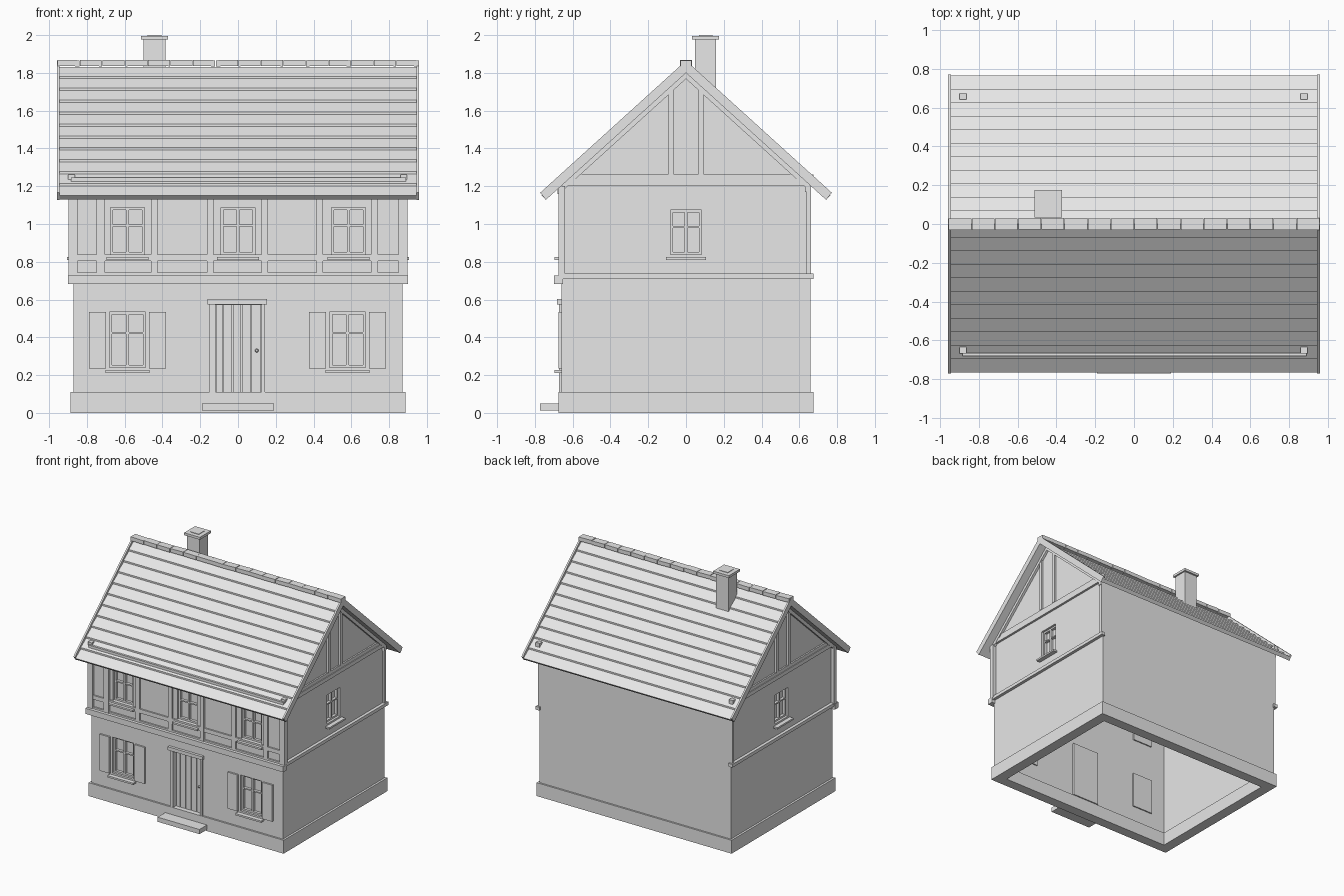
import bpy, bmesh, math, random

if "Cube" in bpy.data.objects:
    bpy.data.objects.remove(bpy.data.objects["Cube"])

random.seed(4)
WX, WY = 0.87, 0.66            # wall half sizes
SLOPE = 0.906                  # roof rise over run
grey = bpy.data.materials.new("light_grey")
grey.diffuse_color = (0.8, 0.8, 0.8, 1)
grey.use_nodes = True
grey.node_tree.nodes["Principled BSDF"].inputs["Base Color"].default_value = grey.diffuse_color


def finish(name, bm):
    bmesh.ops.recalc_face_normals(bm, faces=bm.faces)
    me = bpy.data.meshes.new(name)
    bm.to_mesh(me)
    bm.free()
    me.materials.append(grey)
    ob = bpy.data.objects.new(name, me)
    bpy.context.collection.objects.link(ob)
    return ob


def add_box(bm, b):
    x0, x1, y0, y1, z0, z1 = b
    vs = bmesh.ops.create_cube(bm, size=1)["verts"]
    for v in vs:
        v.co = (x0 if v.co.x < 0 else x1, y0 if v.co.y < 0 else y1, z0 if v.co.z < 0 else z1)
    return vs


def boxes(name, items):
    bm = bmesh.new()
    for b in items:
        add_box(bm, b)
    return finish(name, bm)


def prism(name, pts, spans):
    """Extrude a (y, z) outline along x, once for each x span."""
    bm = bmesh.new()
    for x0, x1 in spans:
        f = bm.faces.new([bm.verts.new((x0, y, z)) for y, z in pts])
        r = bmesh.ops.extrude_face_region(bm, geom=[f])
        for v in r["geom"]:
            if isinstance(v, bmesh.types.BMVert):
                v.co.x = x1
    return finish(name, bm)


def on(face, u0, u1, d0, d1, z0, z1):
    """Box on a wall: u along the wall, d outwards from it."""
    if face == "front":
        return (u0, u1, -WY - d1, -WY - d0, z0, z1)
    if face == "right":
        return (WX + d0, WX + d1, u0, u1, z0, z1)
    return (-WX - d1, -WX - d0, u0, u1, z0, z1)


def gable(w, z_low, z_eave, apex):
    return [(-w, z_low), (w, z_low), (w, z_eave), (0, apex), (-w, z_eave)]


# Openings: wall, left, right, bottom, top
windows = [("front", c - 0.09, c + 0.09, 0.838, 1.087) for c in (-0.585, 0, 0.585)]
windows += [("front", c - 0.095, c + 0.095, 0.24, 0.535) for c in (-0.585, 0.58)]
windows += [(s, -0.083, 0.083, 0.838, 1.075) for s in ("left", "right")]
door = ("front", -0.12, 0.125, 0.11, 0.57)

# Hollow house walls with openings
walls = prism("walls", gable(WY, 0.03, 1.205, 1.803), [(-WX, WX)])
hollow = prism("hollow_cutter", gable(0.60, -0.1, 1.20, 1.74), [(-0.81, 0.81)])
holes = boxes("opening_cutter", [on(f, a, b, -0.1, 0.1, z0, z1) for f, a, b, z0, z1 in windows + [door]])
for c in (hollow, holes):
    m = walls.modifiers.new("cut", "BOOLEAN")
    m.operation, m.solver, m.object = "DIFFERENCE", "EXACT", c
    c.hide_render = True
    c.display_type = "WIRE"

# Plinth ring and door step
PX, PY, IX, IY = 0.887, 0.674, 0.80, 0.59
boxes("plinth", [(-PX, PX, -PY, -IY, 0, 0.11), (-PX, PX, IY, PY, 0, 0.11),
                 (-PX, -IX, -IY, IY, 0, 0.11), (IX, PX, -IY, IY, 0, 0.11)])
boxes("door_step", [(-0.19, 0.19, -0.772, -0.665, 0.012, 0.05)])

# Windows: pane, frame, glazing bars, sill
panes, bars, sills = [], [], []
for f, a, b, z0, z1 in windows:
    c, t = (a + b) / 2, 0.014
    zm = z0 + (z1 - z0) * 0.62
    panes.append(on(f, a, b, -0.07, -0.04, z0, z1))
    for u0, u1, h0, h1 in ((a, a + t, z0, z1), (b - t, b, z0, z1), (a + t, b - t, z0, z0 + t),
                           (a + t, b - t, z1 - t, z1), (c - 0.007, c + 0.007, z0 + t, z1 - t),
                           (a + t, b - t, zm - 0.005, zm + 0.005)):
        bars.append(on(f, u0, u1, -0.041, -0.018, h0, h1))
    drop = 0.028
    sills.append(on(f, a - 0.022, b + 0.022, -0.01, 0.036, z0 - drop, z0 - drop + 0.014))
boxes("window_panes", panes)
boxes("window_frames", bars)
boxes("window_sills", sills)

# Shutters beside the ground floor windows
boxes("shutters", [on("front", u, u + 0.09, -0.005, 0.014, 0.235, 0.535)
                   for u in (-0.79, -0.47, 0.375, 0.693)])

# Door planks, frame, lintel and knob
edges = [-0.12, -0.08, -0.03, 0.02, 0.068, 0.125]
boxes("door_planks", [on("front", a + 0.003, b - 0.003, -0.06, -0.025, 0.11, 0.57)
                      for a, b in zip(edges, edges[1:])])
boxes("door_back", [on("front", -0.12, 0.125, -0.08, -0.035, 0.11, 0.57)])
boxes("door_frame", [on("front", -0.15, -0.12, -0.03, 0.012, 0.11, 0.575),
                     on("front", 0.125, 0.143, -0.03, 0.012, 0.11, 0.575),
                     on("front", -0.162, 0.153, -0.02, 0.022, 0.575, 0.603)])
bm = bmesh.new()
bmesh.ops.create_icosphere(bm, subdivisions=2, radius=0.01)
bmesh.ops.translate(bm, vec=(0.1, -WY + 0.015, 0.33), verts=bm.verts)
finish("door_knob", bm)

# Front timber frame on the upper floor
posts = [(-0.75, -0.705), (-0.46, -0.425), (-0.165, -0.13), (0.125, 0.16), (0.415, 0.45), (0.705, 0.74)]
frame = [on("front", a, b, -0.005, 0.014, 0.725, 1.2) for a, b in posts]
frame += [on("front", -0.85, 0.85, -0.005, 0.012, 0.805, 0.838),
          on("front", -0.85, 0.85, -0.005, 0.012, 0.725, 0.742)]
boxes("front_timbers", frame)
boxes("floor_beam", [on("front", -0.9, 0.9, -0.01, 0.038, 0.682, 0.728)])

# Corner posts, side bands, tie beams and gable posts
corners, bands, ties, kings = [], [], [], []
for s in (-1, 1):
    xs = sorted((s * 0.85, s * 0.898))
    corners.append((*xs, -0.676, -0.64, 0.725, 1.2))
    xs = sorted((s * 0.865, s * 0.885))
    corners.append((*xs, 0.637, 0.662, 0.735, 1.2))
    xs = sorted((s * 0.86, s * 0.895))
    bands.append((*xs, -0.676, 0.676, 0.71, 0.737))
    xs = sorted((s * 0.86, s * 0.888))
    ties.append((*xs, -0.64, 0.64, 1.205, 1.237))
    xs = sorted((s * 0.86, s * 0.882))
    ties.append((*xs, -0.6, 0.6, 1.237, 1.265))
    xs = sorted((s * 0.86, s * 0.886))
    kings += [(*xs, a, a + 0.026, 1.265, 1.72) for a in (-0.092, 0.066)]
boxes("corner_posts", corners)
boxes("side_bands", bands)
boxes("tie_beams", ties)
boxes("gable_posts", kings)
boxes("wall_plates", [(-0.89, 0.89, -0.68, -0.64, 1.16, 1.2), (-0.89, 0.89, 0.63, 0.66, 1.17, 1.2)])


def chevron(w_top, top, w_low, low):
    return [(0, top), (w_top, top - SLOPE * w_top), (w_low, low - SLOPE * w_low),
            (0, low), (-w_low, low - SLOPE * w_low), (-w_top, top - SLOPE * w_top)]


prism("gable_rafters", chevron(0.66, 1.803, 0.64, 1.768), [(-0.89, -0.86), (0.86, 0.89)])
prism("barge_boards", chevron(0.772, 1.865, 0.742, 1.80), [(-0.958, -0.944), (0.944, 0.958)])

# Roof slopes with stepped tile courses
rows, half = 11, 0.765
tiles = [(0, 1.802)]
tiles.append((0.742, 1.802 - SLOPE * 0.742))
for i in range(rows):
    y0, y1 = half * (1 - i / rows), half * (1 - (i + 1) / rows)
    tiles += [(y0, 1.845 - SLOPE * y0), (y1, 1.832 - SLOPE * y1)]
for name, s in (("front_roof", -1), ("back_roof", 1)):
    prism(name, [(s * y, z) for y, z in tiles], [(-0.946, 0.946)])

# Ridge tiles, each slightly uneven
bm = bmesh.new()
n = 16
for i in range(n):
    a = -0.958 + 1.916 * i / n
    j = random.uniform(-0.002, 0.002)
    vs = add_box(bm, (a + 0.002, a + 1.916 / n - 0.001, -0.03 + j, 0.03 + j, 1.836, 1.868))
    tilt = random.uniform(-0.03, 0.03)
    for v in vs:
        v.co.z += (v.co.x - a - 0.06) * tilt
finish("ridge_tiles", bm)

# Snow guard bar and brackets
boxes("snow_brackets", [(x - 0.018, x + 0.018, y - 0.017, y + 0.017, 1.228, 1.263)
                        for x in (-0.882, 0.877) for y in (-0.65, 0.658)])
boxes("snow_bar", [(-0.885, 0.89, -0.681, -0.664, 1.224, 1.246)])

# Chimney with cap and flue
boxes("chimney", [(-0.5, -0.383, 0.048, 0.16, 1.62, 1.98)])
boxes("chimney_cap", [(-0.513, -0.37, 0.033, 0.175, 1.976, 1.996),
                      (-0.478, -0.405, 0.068, 0.14, 1.99, 2.0)])
